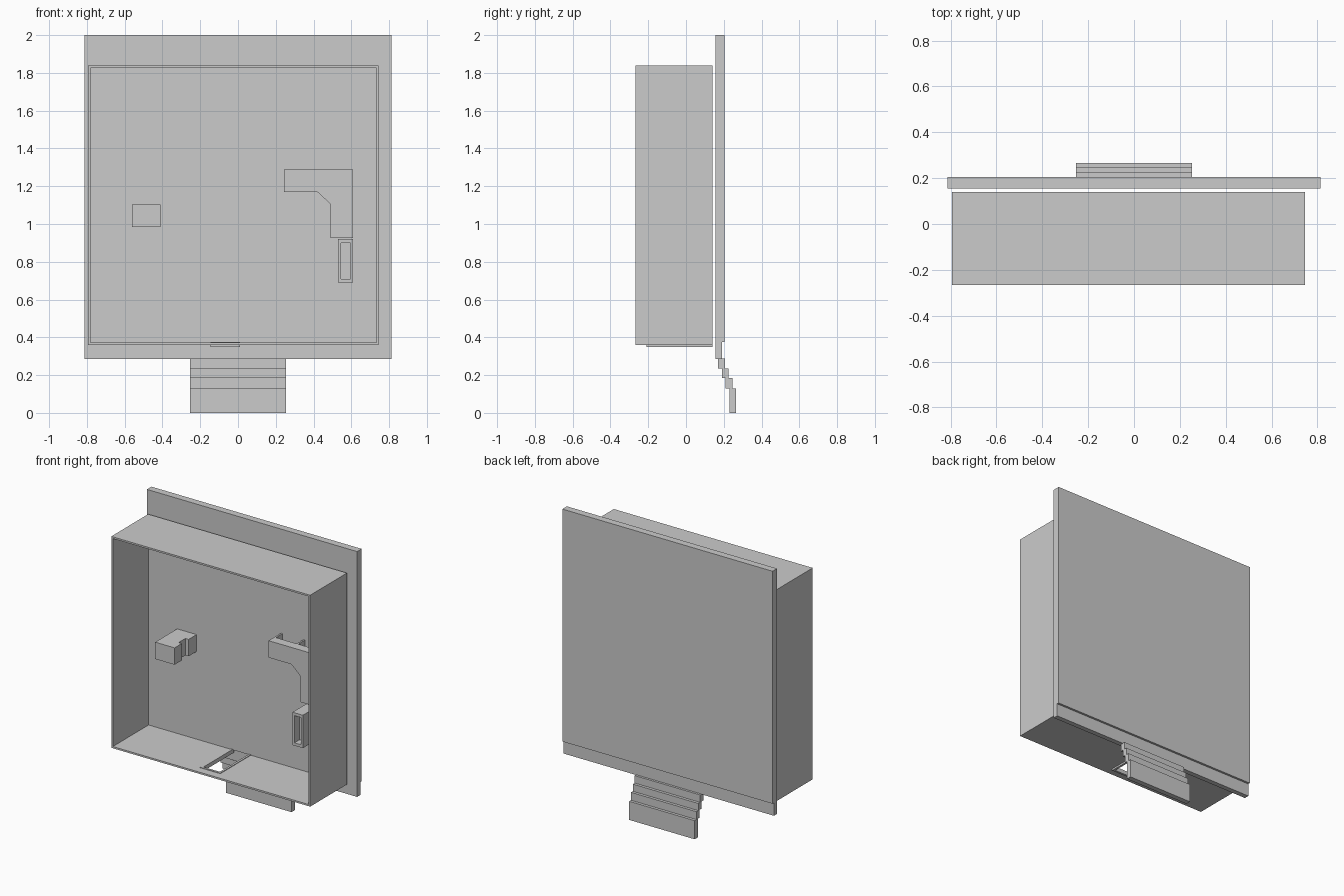
import bpy, bmesh

if "Cube" in bpy.data.objects:
    bpy.data.objects.remove(bpy.data.objects["Cube"])


def mesh_object(name, bm):
    bmesh.ops.recalc_face_normals(bm, faces=bm.faces)
    me = bpy.data.meshes.new(name)
    bm.to_mesh(me)
    bm.free()
    ob = bpy.data.objects.new(name, me)
    bpy.context.collection.objects.link(ob)
    return ob


def extrude(name, pts, axis, a, b):
    """Extrude a 2D outline from a to b along axis 'x' (yz pts), 'y' (xz) or 'z' (xy)."""
    place = {'x': lambda p, q, t: (t, p, q),
             'y': lambda p, q, t: (p, t, q),
             'z': lambda p, q, t: (p, q, t)}[axis]
    bm = bmesh.new()
    lo = [bm.verts.new(place(p, q, a)) for p, q in pts]
    hi = [bm.verts.new(place(p, q, b)) for p, q in pts]
    n = len(pts)
    bm.faces.new(lo)
    bm.faces.new(hi[::-1])
    for i in range(n):
        j = (i + 1) % n
        bm.faces.new((lo[i], lo[j], hi[j], hi[i]))
    return mesh_object(name, bm)


def box(name, x0, x1, y0, y1, z0, z1):
    return extrude(name, [(x0, y0), (x1, y0), (x1, y1), (x0, y1)], 'z', z0, z1)


# Rear panel, with its lower back edge rebated
extrude("rear_panel", [(.155, .285), (.19, .285), (.19, .375), (.205, .375),
                       (.205, 2), (.155, 2)], 'x', -.813, .813)

# Stepped foot below the panel
steps = [(.17, .235, .287), (.19, .185, .235), (.21, .13, .185), (.23, 0, .13)]
for i, (y, z0, z1) in enumerate(steps):
    box(f"foot_step_{i + 1}", -.253, .253, y, y + .036, z0, z1)

# Open-fronted tray: sides, top, back
L, R, F, B, LOW, TOP, T = -.793, .745, -.267, .14, .36, 1.838, .012
for name, x in (("left_wall", L), ("right_wall", R - T)):
    box(name, x, x + T, F, B, LOW, TOP)
box("top_wall", L + T, R - T, F, B, TOP - T, TOP)
box("back_wall", L + T, R - T, B - T, B, LOW + T, TOP - T)

# Tray floor notched at the rear, with a raised rim round the notch
extrude("floor_wall", [(L + T, F), (R - T, F), (R - T, B), (-.005, B), (-.005, -.195),
                       (-.13, -.195), (-.13, B), (L + T, B)], 'z', LOW, LOW + T)
extrude("notch_rim", [(-.145, -.21), (.01, -.21), (.01, B), (-.005, B), (-.005, -.195),
                      (-.13, -.195), (-.13, B), (-.145, B)], 'z', .348, .376)

# Left block with a groove in its inner side
extrude("left_block", [(-.56, -.115), (-.41, -.115), (-.41, -.035), (-.435, -.035),
                       (-.435, .04), (-.41, .04), (-.41, .128), (-.56, .128)],
        'z', .985, 1.103)

# Angled bracket and the fins that carry it
extrude("bracket", [(.243, 1.288), (.243, 1.17), (.42, 1.17), (.49, 1.105),
                    (.49, .925), (.61, .925), (.61, 1.288)], 'y', -.01, .055)
for i, x in enumerate((.243, .415, .598)):
    box(f"bracket_fin_{i + 1}", x, x + .012, .055, .128, 1.17, 1.288)

# Small holder under the bracket: open frame on a solid back
for name, x in (("holder_left", .53), ("holder_right", .595)):
    box(name, x, x + .015, -.155, -.10, .69, .92)
for name, z in (("holder_base", .69), ("holder_top", .9)):
    box(name, .545, .595, -.155, -.10, z, z + .02)
box("holder_back", .53, .61, -.10, .128, .69, .92)
